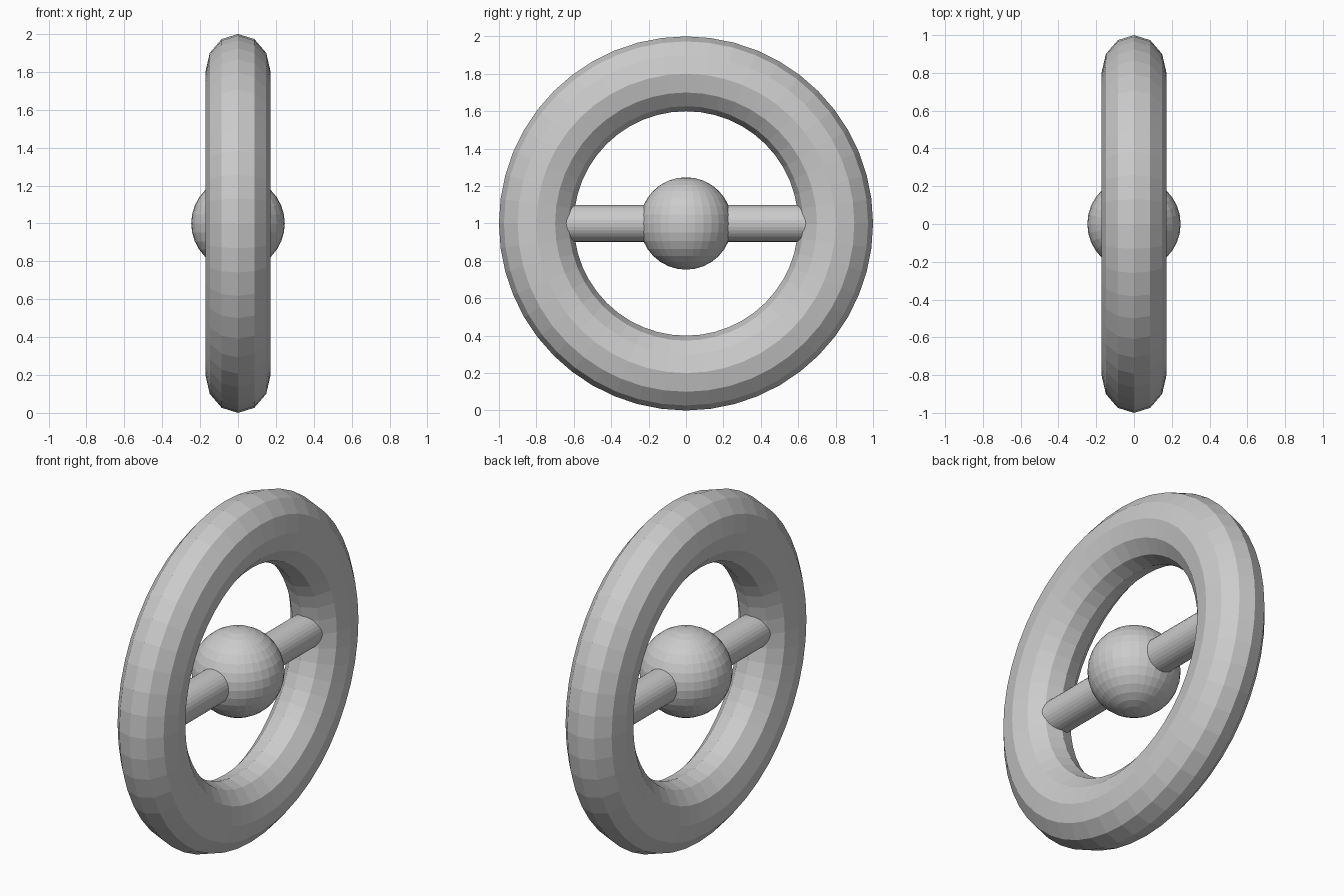
import bpy
from math import pi

cube = bpy.data.objects.get("Cube")
if cube:
    bpy.data.objects.remove(cube, do_unlink=True)

# Single light grey used on every part
grey = bpy.data.materials.new("light_grey")
grey.use_nodes = True
color = (0.6, 0.6, 0.6, 1)
grey.diffuse_color = color
grey.node_tree.nodes["Principled BSDF"].inputs["Base Color"].default_value = color

CENTRE = (0, 0, 1)


def finish(name):
    obj = bpy.context.object
    obj.name = name
    obj.data.materials.append(grey)
    bpy.ops.object.transform_apply(location=False, rotation=True, scale=True)
    bpy.ops.object.shade_flat()


# Rim: upright ring, slightly flattened along its axle
bpy.ops.mesh.primitive_torus_add(major_segments=48, minor_segments=12, major_radius=0.8,
                                 minor_radius=0.2, location=CENTRE, rotation=(0, pi / 2, 0))
bpy.context.object.scale.z = 0.86
finish("rim")

# Hub ball
bpy.ops.mesh.primitive_uv_sphere_add(segments=32, ring_count=16, radius=0.247, location=CENTRE)
finish("hub")

# Crossbar running through the hub into the rim
bpy.ops.mesh.primitive_cylinder_add(vertices=32, radius=0.098, depth=1.5,
                                    location=CENTRE, rotation=(pi / 2, 0, 0))
finish("crossbar")
